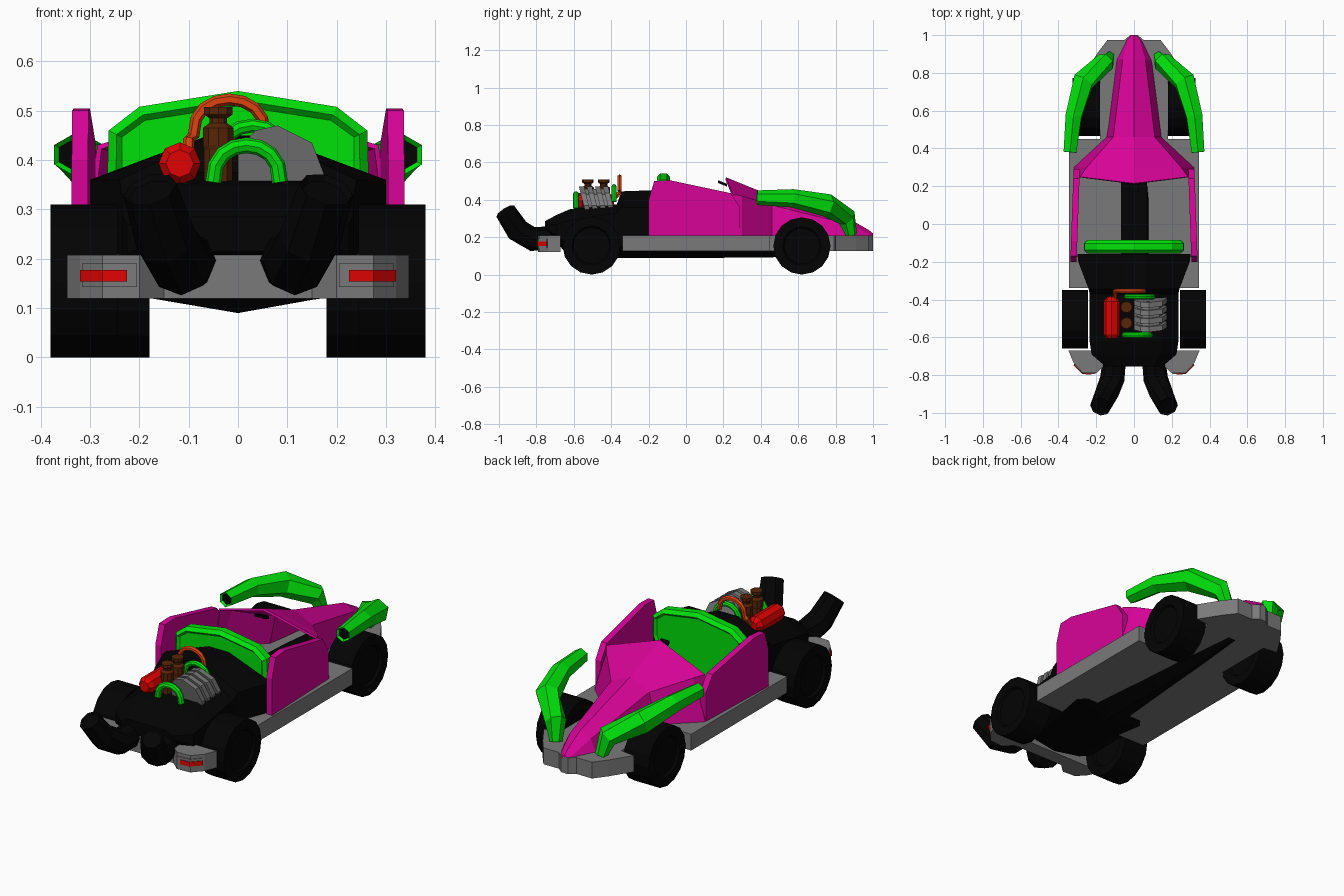
import bpy, bmesh, math
from mathutils import Vector, Matrix

cube = bpy.data.objects.get("Cube")
if cube:
    bpy.data.objects.remove(cube)


def material(name, rgb):
    m = bpy.data.materials.new(name)
    m.use_nodes = True
    m.diffuse_color = (*rgb, 1)
    m.node_tree.nodes["Principled BSDF"].inputs["Base Color"].default_value = (*rgb, 1)
    return m


GREEN = material("bright green", (0.0, 0.75, 0.003))
PINK = material("magenta", (0.68, 0.001, 0.31))
GREY = material("grey", (0.195, 0.195, 0.195))
BLACK = material("black", (0.001, 0.001, 0.001))
RED = material("red", (0.74, 0.001, 0.001))
BROWN = material("brown", (0.095, 0.018, 0.002))
ORANGE = material("orange", (0.72, 0.055, 0.005))


def finish(name, bm, mat, mirror=False, extra=()):
    bmesh.ops.recalc_face_normals(bm, faces=bm.faces)
    me = bpy.data.meshes.new(name)
    bm.to_mesh(me)
    bm.free()
    for m in (mat, *extra):
        me.materials.append(m)
    ob = bpy.data.objects.new(name, me)
    bpy.context.collection.objects.link(ob)
    if mirror:
        ob.modifiers.new("Mirror", "MIRROR")
    return ob


def loft(name, rings, mat, closed=True, caps=(True, True), mirror=False, hole=None):
    bm = bmesh.new()
    vs = [[bm.verts.new(p) for p in r] for r in rings]
    n = len(rings[0])
    for a, b in zip(vs, vs[1:]):
        for i in range(n if closed else n - 1):
            j = (i + 1) % n
            bm.faces.new((a[i], a[j], b[j], b[i]))
    ends = [bm.faces.new(r) for r, c in zip((vs[0], vs[-1]), caps) if c]
    if hole:  # sunken end opening in a second colour
        bmesh.ops.recalc_face_normals(bm, faces=bm.faces)
        bmesh.ops.inset_region(bm, faces=[ends[-1]], thickness=0.01, depth=-0.01)
        ends[-1].material_index = 1
    return finish(name, bm, mat, mirror, (hole,) if hole else ())


def prism(name, outline, lo, hi, axis, mat, mirror=False, shear=None):
    """Extrude a 2D outline along an axis; the outline uses the other two axes in order."""
    rings = []
    for d in (lo, hi):
        ring = [Vector(p[:axis] + (d,) + p[axis:]) for p in outline]
        if shear:
            for v in ring:
                v[shear[0]] += shear[2] * v[shear[1]]
        rings.append(ring)
    return loft(name, rings, mat, mirror=mirror)


def tube(name, path, radii, n, mat, ref, mirror=False, hole=None):
    pts = [Vector(p) for p in path]
    if not isinstance(radii, (list, tuple)):
        radii = [radii] * len(pts)
    rings = []
    for i, (p, r) in enumerate(zip(pts, radii)):
        t = (pts[min(i + 1, len(pts) - 1)] - pts[max(i - 1, 0)]).normalized()
        u = t.cross(Vector(ref)).normalized()
        w = t.cross(u)
        rings.append([p + r * (math.cos(a) * u + math.sin(a) * w)
                      for a in (math.tau * k / n for k in range(n))])
    return loft(name, rings, mat, mirror=mirror, hole=hole)


def both(half):
    return half + [(-x, y) for x, y in reversed(half)]


# Chassis floor with narrow front section and nose bumper
prism("chassis", both([(0.02, 1.0), (0.05, 0.975), (0.14, 0.975), (0.19, 0.91), (0.26, 0.8),
                       (0.18, 0.79), (0.18, 0.45), (0.345, 0.45), (0.345, -0.34)]),
      0.125, 0.21, 2, GREY)

# Tunnel with a keeled underside tapering forward
loft("center_tunnel", [[(0, y, zk)] + [(x, y, z) for x, z in both([(w, 0.122), (0.07 * s, 0.225)])]
                       for y, zk, w, s in ((-0.36, 0.09, 0.12, 1), (0.2, 0.09, 0.07, 1),
                                           (0.46, 0.092, 0.05, 0.8), (0.76, 0.12, 0.02, 0.3))], BLACK)

# Wheels with sunken hubs
for name, x, y, r, width in (("rear_wheel", 0.312, -0.505, 0.155, 0.136),
                             ("front_wheel", 0.252, 0.62, 0.153, 0.146)):
    bm = bmesh.new()
    bmesh.ops.create_cone(bm, cap_ends=True, segments=16, radius1=r, radius2=r, depth=width,
                          matrix=Matrix.Translation((x, y, r)) @ Matrix.Rotation(math.pi / 2, 4, "Y"))
    caps = [f for f in bm.faces if len(f.verts) > 4]
    bmesh.ops.inset_individual(bm, faces=caps, thickness=0.05, depth=0)
    bmesh.ops.inset_individual(bm, faces=caps, thickness=0.008, depth=-0.012)
    finish(name, bm, BLACK, mirror=True)

# Hood shell: y, base width, shoulder width, shoulder height, ridge height
hood = []
for y, wb, wt, zt, zc in ((0.25, 0.315, 0.285, 0.43, 0.52), (0.3, 0.32, 0.25, 0.42, 0.485),
                          (0.46, 0.147, 0.11, 0.37, 0.42), (0.87, 0.095, 0.06, 0.27, 0.3),
                          (0.975, 0.045, 0.03, 0.22, 0.24), (1.0, 0.02, 0.015, 0.207, 0.22)):
    yc = y - 0.035 if y == 0.25 else y
    hood.append([(-wb, y, 0.2), (-wt, y, zt), (0, yc, zc), (wt, y, zt), (wb, y, 0.2)])
ob = loft("hood", hood, PINK, closed=False, caps=(False, True))
ob.modifiers.new("Shell", "SOLIDIFY").thickness = 0.012

# Cockpit side panels, leaning in toward the front
prism("side_panel", [(-0.2, 0.2), (-0.2, 0.4), (-0.17, 0.5), (-0.09, 0.505),
                     (0.24, 0.435), (0.29, 0.36), (0.29, 0.2)],
      0.297, 0.33, 0, PINK, mirror=True, shear=(0, 1, -0.035))
prism("mirror", [(0.17, 0.505), (0.22, 0.485), (0.22, 0.47), (0.17, 0.49)], -0.025, 0.025, 0, BLACK)

# Seat back with chamfered rim and shallow panel
bm = bmesh.new()
outline = both([(0.0001, 0.54), (0.2, 0.508), (0.262, 0.46), (0.265, 0.36), (0.2, 0.2)])
f = bm.faces.new([bm.verts.new((x, -0.138, z)) for x, z in outline])
ext = bmesh.ops.extrude_face_region(bm, geom=[f])["geom"]
bmesh.ops.translate(bm, vec=(0, 0.036, 0), verts=[g for g in ext if isinstance(g, bmesh.types.BMVert)])
bmesh.ops.remove_doubles(bm, verts=bm.verts, dist=0.001)
bmesh.ops.recalc_face_normals(bm, faces=bm.faces)
sides = [f for f in bm.faces if abs(f.normal.y) > 0.9]
bmesh.ops.inset_individual(bm, faces=sides, thickness=0.018, depth=0.017)
bmesh.ops.inset_individual(bm, faces=sides, thickness=0.012, depth=-0.012)
finish("seat_back", bm, GREEN)

# Rear body: y, bottom centre, bottom edge, side width, shoulder height, top width, top height
rear = []
for y, zk, zb, w, zs, wt, zt in ((-0.16, 0.1, 0.13, 0.3, 0.36, 0.06, 0.45),
                                 (-0.2, 0.095, 0.125, 0.295, 0.36, 0.06, 0.45),
                                 (-0.345, 0.09, 0.12, 0.24, 0.36, 0.06, 0.445),
                                 (-0.37, 0.09, 0.12, 0.235, 0.33, 0.15, 0.375),
                                 (-0.62, 0.09, 0.12, 0.235, 0.29, 0.15, 0.35),
                                 (-0.69, 0.17, 0.18, 0.225, 0.27, 0.14, 0.32),
                                 (-0.755, 0.215, 0.215, 0.15, 0.265, 0.1, 0.285)):
    half = [(0.7 * w, zb), (w, zb + 0.03), (w, zs), (wt, zt)]
    rear.append([(0, y, zk)] + [(x, y, z) for x, z in both(half)])
loft("rear_body", rear, BLACK)

# Rear bumper with wraparound lamps
prism("rear_bumper", both([(0.15, -0.745), (0.2, -0.79), (0.275, -0.785), (0.32, -0.735),
                           (0.347, -0.67), (0.2, -0.67)]), 0.12, 0.208, 2, GREY)
for name, x0, d, z0, z1, mat in (("lamp_frame", 0.205, 0.004, 0.143, 0.19, GREY),
                                 ("lamp", 0.225, 0.008, 0.154, 0.177, RED)):
    prism(name, [(x0, -0.72), (x0, -0.79 - d), (0.275, -0.786 - d), (0.312 + d, -0.743 - d / 2),
                 (0.3, -0.72)], z0, z1, 2, mat, mirror=True)

# Exhaust pipes
tube("exhaust_pipe", [(0.1, -0.68, 0.2), (0.115, -0.82, 0.19), (0.145, -0.9, 0.237), (0.178, -0.967, 0.34)],
     [0.06, 0.065, 0.064, 0.056], 8, BLACK, (1, 0, 0), mirror=True, hole=BLACK)

# Front fenders arching over the wheels
tube("front_fender", [(0.13, 0.885, 0.212), (0.15, 0.86, 0.305), (0.268, 0.755, 0.37),
                      (0.32, 0.57, 0.408), (0.339, 0.38, 0.411)],
     [0.03, 0.052, 0.062, 0.049, 0.039], 6, GREEN, (1, 0, 0), mirror=True, hole=BLACK)

# Engine: finned block
fin = [(0.0, 0.34), (0.0, 0.42), (0.035, 0.46), (0.08, 0.47), (0.15, 0.435), (0.175, 0.37), (0.165, 0.33)]
for i in range(4):
    y = -0.555 + 0.043 * i
    prism(f"engine_fin_{i + 1}", fin, y + 0.1, y + 0.128, 1, GREY, shear=(1, 2, -0.25))
prism("engine_core", [(0.8 * x + 0.015, 0.85 * z + 0.058) for x, z in fin], -0.54, -0.41, 1, GREY)

# Intake stacks as stepped lathes
for i, y in enumerate((-0.525, -0.44)):
    steps = [(0.34, 0.03), (0.42, 0.03), (0.43, 0.033), (0.465, 0.033), (0.475, 0.019),
             (0.485, 0.019), (0.492, 0.03), (0.508, 0.03)]
    tube(f"intake_stack_{i + 1}", [(-0.04, y, z) for z, r in steps], [r for z, r in steps],
         10, BROWN, (1, 0, 0))

# Red tank lying along the engine
tube("tank", [(-0.118, y, 0.393) for y in (-0.605, -0.585, -0.41, -0.385)],
     [0.028, 0.043, 0.043, 0.022], 8, RED, (1, 0, 0))


# Hoses as flattened arches
def arch(x0, x1, z0, h, y, k=8):
    return [((x0 + x1) / 2 - (x1 - x0) / 2 * math.cos(math.pi * i / k), y,
             z0 + h * abs(math.sin(math.pi * i / k)) ** 0.8) for i in range(k + 1)]


tube("rear_hose", arch(-0.05, 0.085, 0.355, 0.075, -0.588), 0.016, 8, GREEN, (0, 1, 0))
tube("front_hose", arch(-0.04, 0.1, 0.39, 0.08, -0.385), 0.014, 8, GREEN, (0, 1, 0))
tube("fuel_line", [(-0.1, -0.39, 0.4), (-0.1, -0.355, 0.44)] + arch(-0.09, 0.055, 0.45, 0.073, -0.355),
     0.012, 6, ORANGE, (0, 1, 0))
